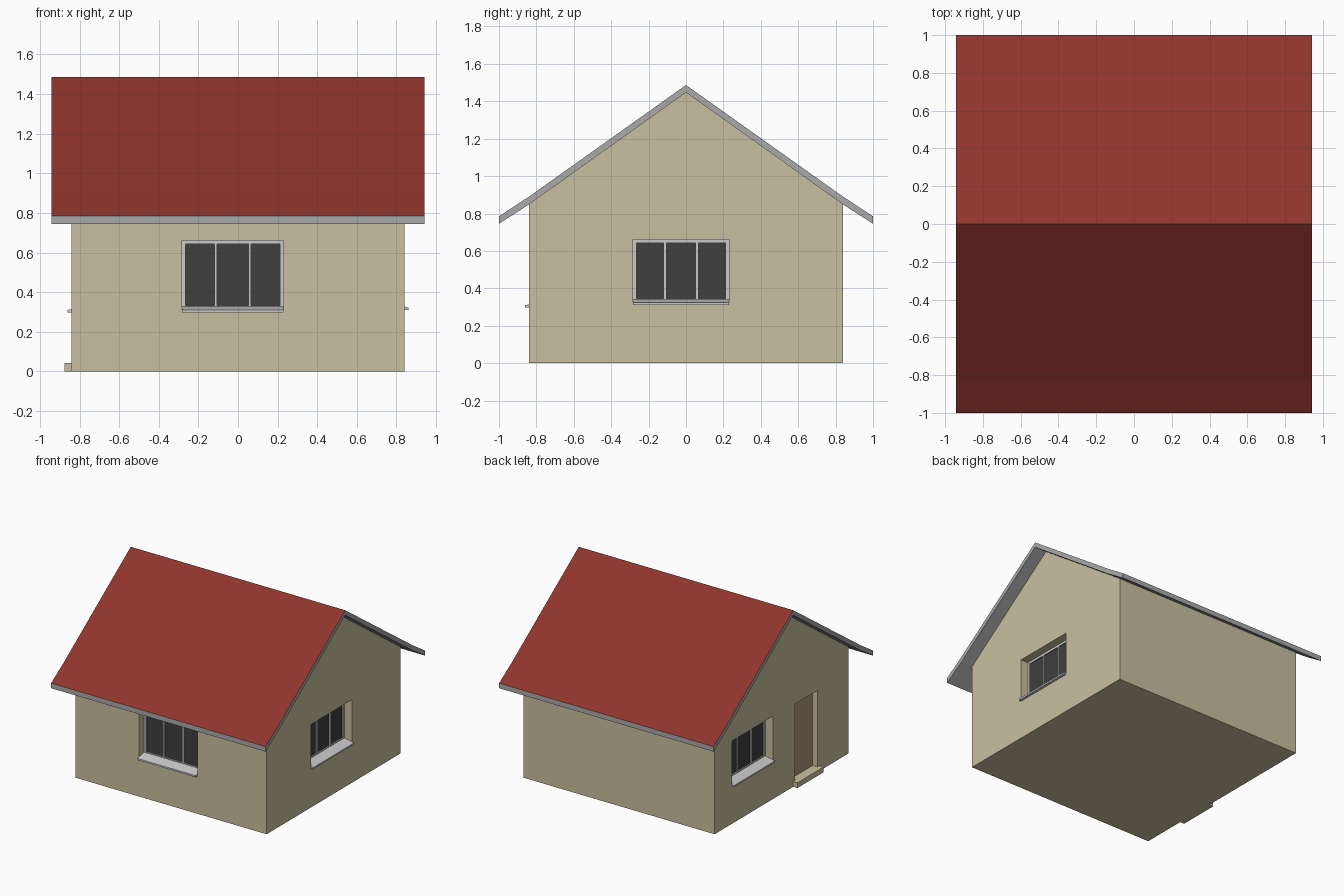
import bpy, bmesh, math
from mathutils import Matrix, Vector

if "Cube" in bpy.data.objects:
    bpy.data.objects.remove(bpy.data.objects["Cube"])

W = 0.84  # half size of the square wall block


def material(name, rgb):
    m = bpy.data.materials.new(name)
    m.diffuse_color = (*rgb, 1)
    m.use_nodes = True
    m.node_tree.nodes["Principled BSDF"].inputs["Base Color"].default_value = m.diffuse_color
    return m


WALL = material("wall_tan", (0.59, 0.53, 0.35))
RED = material("roof_red", (0.28, 0.035, 0.026))
GLASS = material("dark_glass", (0.05, 0.05, 0.05))
BROWN = material("door_brown", (0.42, 0.29, 0.2))


def finish(name, bm, mat=None, turn=0):
    bmesh.ops.recalc_face_normals(bm, faces=bm.faces)
    bm.transform(Matrix.Rotation(math.radians(turn), 4, 'Z'))
    me = bpy.data.meshes.new(name)
    bm.to_mesh(me)
    bm.free()
    ob = bpy.data.objects.new(name, me)
    bpy.context.collection.objects.link(ob)
    if mat:
        me.materials.append(mat)
    return ob


def add_box(bm, lo, hi):
    lo, hi = Vector(lo), Vector(hi)
    m = Matrix.Translation((lo + hi) / 2) @ Matrix.Diagonal((*(hi - lo), 1))
    bmesh.ops.create_cube(bm, size=1, matrix=m)


def boxes(name, items, mat=None, turn=0):
    bm = bmesh.new()
    for lo, hi in items:
        add_box(bm, lo, hi)
    return finish(name, bm, mat, turn)


def prism(name, profile, x0, x1, mat=None, turn=0):
    # extrude a (y, z) profile along x
    bm = bmesh.new()
    f = bm.faces.new([bm.verts.new((x0, y, z)) for y, z in profile])
    ext = bmesh.ops.extrude_face_region(bm, geom=[f])
    vs = [v for v in ext["geom"] if isinstance(v, bmesh.types.BMVert)]
    bmesh.ops.translate(bm, verts=vs, vec=(x1 - x0, 0, 0))
    return finish(name, bm, mat, turn)


# walls with gables, reaching slightly into the roof slab
walls = prism("walls", [(-W, 0), (W, 0), (W, 0.865), (0, 1.465), (-W, 0.865)], -W, W, WALL)


def cut(lo, hi, turn):
    cutter = boxes("opening_cutter", [(lo, hi)], None, turn)
    cutter.hide_render = True
    mod = walls.modifiers.new("opening", 'BOOLEAN')
    mod.operation = 'DIFFERENCE'
    mod.solver = 'EXACT'
    mod.object = cutter
    bpy.context.view_layer.objects.active = walls
    bpy.ops.object.modifier_apply(modifier=mod.name)
    bpy.data.objects.remove(cutter)


def window(side, turn, u0, u1, z0, z1):
    # local frame: wall plane at y = -W, u along x, then turned about z
    cut((u0, -1, z0), (u1, -W + 0.1, z1), turn)
    f0, f1 = -W + 0.065, -W + 0.1
    zb = z0 + 0.018
    b, m = 0.018, 0.007
    bars = [((u0, f0, zb), (u0 + b, f1, z1)), ((u1 - b, f0, zb), (u1, f1, z1)),
            ((u0 + b, f0, z1 - b), (u1 - b, f1, z1)),
            ((u0 + b, f0, zb), (u1 - b, f1, zb + b))]
    for i in (1, 2):
        c = u0 + (u1 - u0) * i / 3
        bars.append(((c - m, f0, zb + b), (c + m, f1, z1 - b)))
    boxes(side + "_window_frame", bars, None, turn)
    boxes(side + "_window_glass",
          [((u0 + 0.01, f0 + 0.01, zb + 0.01), (u1 - 0.01, f1 - 0.005, z1 - 0.01))], GLASS, turn)
    # sloping sill that sticks out of the wall
    prism(side + "_window_sill",
          [(-W - 0.02, z0), (f1, z0), (f1, z0 + 0.03), (f0, z0 + 0.03), (-W - 0.02, z0 + 0.013)],
          u0, u1, None, turn)


window("front", 0, -0.283, 0.23, 0.297, 0.66)
window("right", 90, -0.283, 0.23, 0.31, 0.66)
window("left", -90, -0.625, -0.11, 0.297, 0.658)

# door and step on the left gable
cut((0.17, -1, 0.042), (0.45, -W + 0.06, 0.65), -90)
boxes("door", [((0.17, -W + 0.043, 0.042), (0.45, -W + 0.06, 0.65))], BROWN, -90)
boxes("door_step", [((0.147, -W - 0.037, 0), (0.475, -W, 0.042))], WALL, -90)

# roof slab with a slight kink above the walls; only the top is red
top = [(-1, 0.785), (-W, 0.89), (0, 1.487), (W, 0.89), (1, 0.785)]
under = [(1, 0.745), (W, 0.848), (0, 1.447), (-W, 0.848), (-1, 0.745)]
roof = prism("roof", top + under, -0.943, 0.943)
roof.data.materials.append(material("roof_grey", (0.4, 0.4, 0.4)))
roof.data.materials.append(RED)
for p in roof.data.polygons:
    if p.normal.z > 0.3:
        p.material_index = 1
